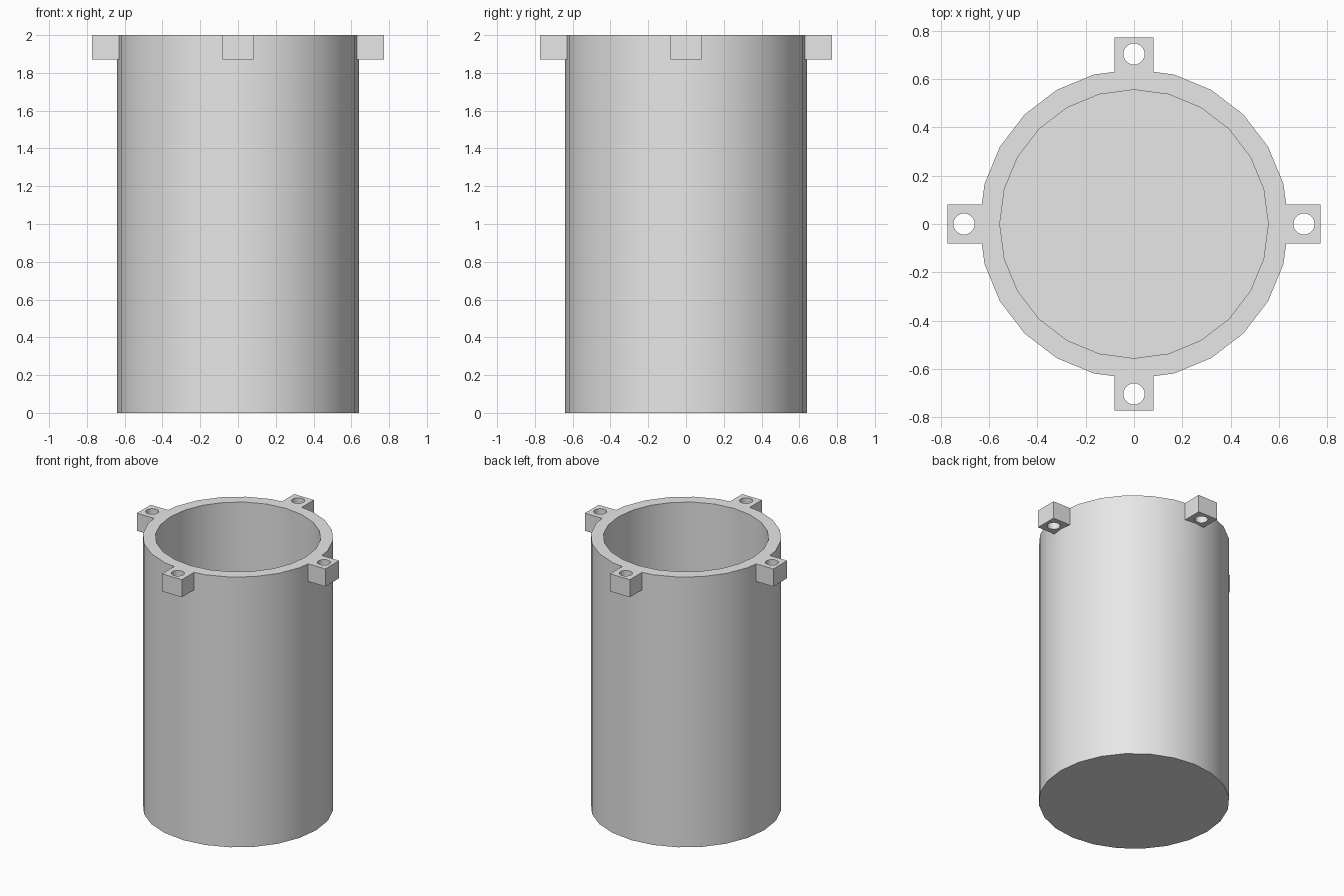
import bpy
from math import radians, cos, sin, pi

cube = bpy.data.objects.get("Cube")
if cube:
    bpy.data.objects.remove(cube, do_unlink=True)

HEIGHT = 2.0
OUTER, INNER, SIDES = 0.64, 0.555, 24
FLOOR = OUTER - INNER          # floor as thick as the wall
LUG_IN, LUG_OUT, LUG_WIDTH, LUG_HEIGHT = 0.59, 0.772, 0.162, 0.13
HOLE_DIST, HOLE_RADIUS = 0.703, 0.044

grey = bpy.data.materials.new("light grey")
grey.use_nodes = True
grey.diffuse_color = (0.8, 0.8, 0.8, 1)
grey.node_tree.nodes["Principled BSDF"].inputs["Base Color"].default_value = (0.8, 0.8, 0.8, 1)


def cylinder(name, radius, bottom, top, x=0, y=0):
    bpy.ops.mesh.primitive_cylinder_add(
        vertices=SIDES, radius=radius, depth=top - bottom,
        location=(x, y, (bottom + top) / 2))
    obj = bpy.context.object
    obj.name = name
    obj.data.materials.append(grey)
    return obj


def combine(target, tool, operation):
    """Apply a boolean to the target and discard the tool."""
    tool.hide_render = True
    mod = target.modifiers.new(operation.title(), 'BOOLEAN')
    mod.operation, mod.object, mod.solver = operation, tool, 'EXACT'
    bpy.ops.object.select_all(action='DESELECT')
    target.select_set(True)
    bpy.context.view_layer.objects.active = target
    bpy.ops.object.modifier_apply(modifier=mod.name)
    bpy.data.objects.remove(tool, do_unlink=True)


# Hollow cup, open at the top
body = cylinder("cylinder_body", OUTER, 0, HEIGHT)
combine(body, cylinder("cavity_cutter", INNER, FLOOR, HEIGHT + 0.1), 'DIFFERENCE')

# Four mounting lugs around the rim, each with a vertical bolt hole
for i in range(4):
    angle = i * pi / 2
    mid = (LUG_IN + LUG_OUT) / 2
    bpy.ops.mesh.primitive_cube_add(
        size=1, rotation=(0, 0, angle),
        location=(mid * cos(angle), mid * sin(angle), HEIGHT - LUG_HEIGHT / 2))
    lug = bpy.context.object
    lug.name = "mounting_lug"
    lug.scale = (LUG_OUT - LUG_IN, LUG_WIDTH, LUG_HEIGHT)
    lug.data.materials.append(grey)
    bpy.ops.object.transform_apply(location=True, rotation=True, scale=True)
    combine(body, lug, 'UNION')
    hole = cylinder("hole_cutter", HOLE_RADIUS, HEIGHT - LUG_HEIGHT - 0.1, HEIGHT + 0.1,
                    HOLE_DIST * cos(angle), HOLE_DIST * sin(angle))
    combine(body, hole, 'DIFFERENCE')

# Smooth round walls, crisp edges
bpy.ops.object.select_all(action='DESELECT')
body.select_set(True)
bpy.context.view_layer.objects.active = body
bpy.ops.object.shade_smooth_by_angle(angle=radians(30))
